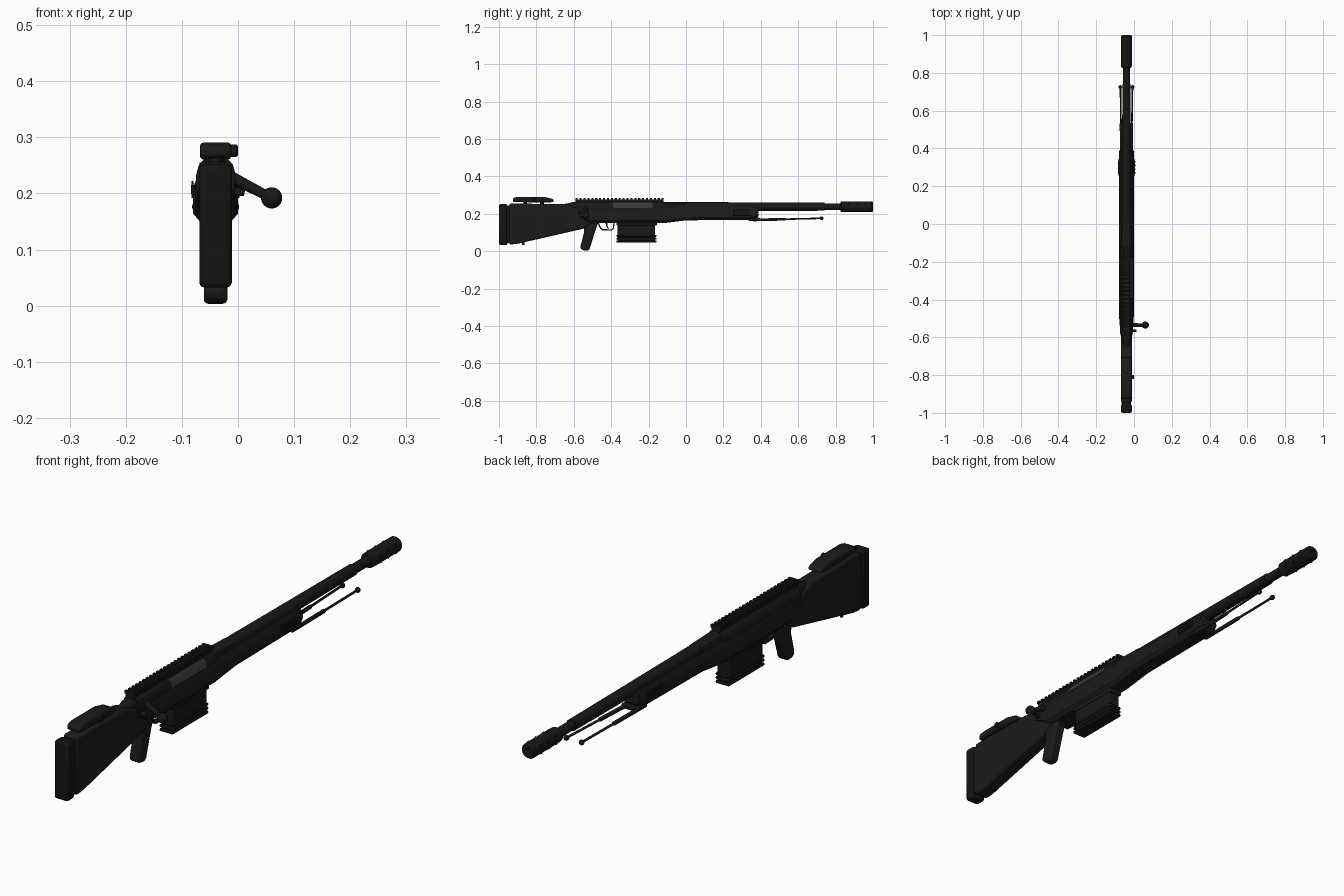
import bpy, bmesh, math
from mathutils import Vector

CX = -0.04  # centre plane of the rifle


def material(name, v):
    m = bpy.data.materials.new(name)
    m.diffuse_color = (v, v, v, 1)
    return m


POLYMER = material("matte black", 0.011)
METAL = material("gunmetal black", 0.009)
RUBBER = material("rubber black", 0.007)
STEEL = material("bolt grey", 0.04)


def finish(name, bm, mat, bevel=0.0, segs=2):
    bmesh.ops.recalc_face_normals(bm, faces=bm.faces)
    me = bpy.data.meshes.new(name)
    bm.to_mesh(me)
    bm.free()
    me.materials.append(mat)
    ob = bpy.data.objects.new(name, me)
    bpy.context.collection.objects.link(ob)
    if bevel:
        b = ob.modifiers.new("bevel", 'BEVEL')
        b.width, b.segments, b.limit_method = bevel, segs, 'ANGLE'
    bpy.ops.object.select_all(action='DESELECT')
    bpy.context.view_layer.objects.active = ob
    ob.select_set(True)
    bpy.ops.object.shade_smooth_by_angle(angle=math.radians(35))
    return ob


def loft(name, rings, mat, bevel=0.0):
    """Skin equal-length closed rings of points and cap both ends."""
    bm = bmesh.new()
    vs = [[bm.verts.new(p) for p in r] for r in rings]
    n = len(vs[0])
    for a, b in zip(vs, vs[1:]):
        for i in range(n):
            j = (i + 1) % n
            bm.faces.new((a[i], a[j], b[j], b[i]))
    bm.faces.new(vs[0])
    bm.faces.new(vs[-1])
    return finish(name, bm, mat, bevel)


def slab(name, profile, half, mat, bevel=0.0, cx=CX):
    """Side profile (y, z) extruded across x."""
    return loft(name, [[(cx + s * half, y, z) for y, z in profile] for s in (-1, 1)], mat, bevel)


def box(name, x, y, z, mat, bevel=0.0):
    prof = [(y[0], z[0]), (y[1], z[0]), (y[1], z[1]), (y[0], z[1])]
    return slab(name, prof, (x[1] - x[0]) / 2, mat, bevel, (x[0] + x[1]) / 2)


def body(name, sections, mat, bevel=0.0):
    """Mirrored half cross-sections [(half width, z)...] placed along y."""
    return loft(name, [[(CX + w, y, z) for w, z in h] + [(CX - w, y, z) for w, z in reversed(h)]
                       for y, h in sections], mat, bevel)


def turned(name, start, direction, steps, mat, n=24):
    """Lathe of (distance, radius) steps along a direction."""
    d = Vector(direction).normalized()
    u = d.orthogonal().normalized()
    v = d.cross(u)
    rings = [[Vector(start) + d * t + (u * math.cos(k * math.tau / n) + v * math.sin(k * math.tau / n)) * r
              for k in range(n)] for t, r in steps]
    return loft(name, rings, mat)


def ball(r, at=0.0, n=10):
    return [(at - r * math.cos(math.pi * k / n), max(r * math.sin(math.pi * k / n), 0.0004)) for k in range(n + 1)]


# Butt stock, pad and cheek rest
slab("stock", [(-0.945, 0.035), (-0.90, 0.04), (-0.55, 0.12), (-0.50, 0.155), (-0.50, 0.225),
               (-0.60, 0.235), (-0.65, 0.252), (-0.945, 0.255)], 0.029, POLYMER, 0.008)
box("pad_spacer", (CX - 0.025, CX + 0.025), (-0.965, -0.935), (0.045, 0.245), METAL)
box("butt_pad", (CX - 0.029, CX + 0.029), (-1.0, -0.955), (0.032, 0.252), RUBBER, 0.009)
slab("cheek_rest", [(-0.925, 0.263), (-0.925, 0.284), (-0.90, 0.291), (-0.76, 0.291),
                    (-0.71, 0.279), (-0.705, 0.265), (-0.73, 0.260)], 0.028, POLYMER, 0.007)
for y in (-0.86, -0.77):
    turned("cheek_post", (CX, y, 0.24), (0, 0, 1), [(0, 0.01), (0.03, 0.01)], METAL, 16)
turned("cheek_knob", (CX + 0.02, -0.81, 0.276), (1, 0, 0), [(0, 0.011), (0.017, 0.011), (0.02, 0.008)], METAL, 16)
turned("sling_stud", (CX, -0.87, 0.032), (0, 0, 1), [(0, 0.006), (0.03, 0.006)], METAL, 12)


# Chassis and fore-end
def chassis(b, t, w=0.04):
    return [(w - 0.012, b), (w, b + 0.014), (w, t - 0.025), (w - 0.01, t)]


body("chassis", [(-0.59, chassis(0.19, 0.225, 0.031)), (-0.52, chassis(0.152, 0.235, 0.037)),
                 (-0.47, chassis(0.15, 0.235)), (-0.12, chassis(0.15, 0.235)),
                 (0.0, chassis(0.165, 0.236)), (0.34, chassis(0.168, 0.236)),
                 (0.375, chassis(0.172, 0.234)), (0.388, chassis(0.19, 0.232))], POLYMER, 0.003)
for s in (-1, 1):
    x = CX + s * 0.041
    box("side_slot_frame", (x - 0.002, x + 0.002), (0.255, 0.345), (0.192, 0.222), METAL, 0.001)
    box("side_slot", (x - 0.003, x + 0.003), (0.264, 0.336), (0.199, 0.215), RUBBER)
for y in (0.265, 0.285, 0.305, 0.325):
    box("side_rail_tooth", (CX + 0.04, CX + 0.047), (y, y + 0.009), (0.198, 0.216), METAL)

# Receiver, ejection port and sight rail
rec = [(0.034, 0.20), (0.035, 0.232), (0.030, 0.250), (0.020, 0.262), (0.008, 0.266)]
body("receiver", [(-0.58, rec), (-0.12, rec)], METAL, 0.002)
body("receiver_ring", [(-0.12, [(0.03, 0.20), (0.031, 0.24), (0.026, 0.254), (0.014, 0.262)]),
                       (0.0, [(0.027, 0.20), (0.028, 0.24), (0.024, 0.252), (0.013, 0.260)])], METAL)
loft("ejection_port", [[(CX + w, y, z) for w, z in
                        ((0.030, 0.232), (0.0363, 0.232), (0.0312, 0.2505), (0.0225, 0.2613), (0.018, 0.250))]
                       for y in (-0.39, -0.18)], STEEL)
box("rail_base", (CX - 0.017, CX + 0.017), (-0.59, -0.12), (0.258, 0.276), METAL)
for i in range(23):
    y = -0.59 + i * 0.0209
    slab("rail_tooth", [(y, 0.274), (y + 0.011, 0.274), (y + 0.011, 0.285), (y, 0.285)], 0.021, METAL)

# Bolt shroud and handle
turned("bolt_shroud", (CX, -0.66, 0.238), (0, 1, 0),
       [(0, 0.010), (0.006, 0.015), (0.03, 0.018), (0.05, 0.024), (0.10, 0.026)], METAL)
turned("bolt_handle", (CX + 0.02, -0.535, 0.233), (0.083, 0, -0.043), [(0, 0.011), (0.03, 0.010), (0.09, 0.0085)], METAL, 16)
turned("bolt_knob", (0.06, -0.535, 0.192), (0.083, 0, -0.043), ball(0.019), METAL, 20)
turned("safety_lever", (CX + 0.03, -0.565, 0.205), (1, 0, -0.2), [(0, 0.008), (0.022, 0.006)], METAL, 12)

# Barrel and muzzle brake
turned("barrel", (CX, -0.12, 0.238), (0, 1, 0),
       [(0, 0.026), (0.12, 0.025), (0.40, 0.0235), (0.86, 0.0215), (0.861, 0.018), (0.96, 0.018)], METAL, 32)
turned("muzzle_brake", (CX, 0.825, 0.238), (0, 1, 0),
       [(0, 0.022), (0.006, 0.028), (0.03, 0.029), (0.168, 0.029), (0.175, 0.024), (0.175, 0.011), (0.13, 0.011)],
       METAL, 32)
for y in (0.87, 0.915, 0.96):
    for z in (0.228, 0.248):
        turned("brake_port", (CX - 0.0285, y, z), (1, 0, 0), [(0, 0.0075), (0.057, 0.0075)], RUBBER, 16)

# Grip, trigger and guard
slab("grip", [(-0.55, 0.165), (-0.465, 0.165), (-0.485, 0.11), (-0.515, 0.012), (-0.525, 0.002),
              (-0.555, 0.006), (-0.566, 0.02), (-0.545, 0.10)], 0.021, POLYMER, 0.008)
guard = [(-0.475, 0.155), (-0.462, 0.125), (-0.448, 0.112), (-0.40, 0.110), (-0.387, 0.118), (-0.38, 0.155)]
inner = [(-0.387, 0.155), (-0.392, 0.122), (-0.402, 0.117), (-0.445, 0.118), (-0.456, 0.129), (-0.467, 0.155)]
slab("trigger_guard", guard + inner, 0.010, METAL)
slab("trigger", [(-0.43, 0.155), (-0.418, 0.155), (-0.420, 0.135), (-0.412, 0.121), (-0.417, 0.119), (-0.428, 0.134)],
     0.005, METAL)

# Magazine with ribbed floor
box("magazine", (CX - 0.025, CX + 0.025), (-0.365, -0.165), (0.055, 0.16), METAL, 0.004)
box("magazine_well", (CX - 0.029, CX + 0.029), (-0.372, -0.155), (0.138, 0.16), POLYMER, 0.004)
for z in (0.047, 0.062, 0.077):
    box("magazine_rib", (CX - 0.028, CX + 0.028), (-0.372, -0.158), (z, z + 0.010), RUBBER, 0.003)

# Folded bipod
box("bipod_mount", (CX - 0.034, CX + 0.034), (0.335, 0.395), (0.162, 0.18), METAL, 0.004)
for s in (-1, 1):
    start = Vector((CX + s * 0.026, 0.36, 0.167))
    way = Vector((s * 0.006, 0.365, 0.009))
    turned("bipod_leg", start, way, [(0, 0.0075), (0.17, 0.0075), (0.175, 0.0045), (0.36, 0.0045)], METAL, 12)
    turned("bipod_foot", start + way, way, ball(0.010), RUBBER, 16)
